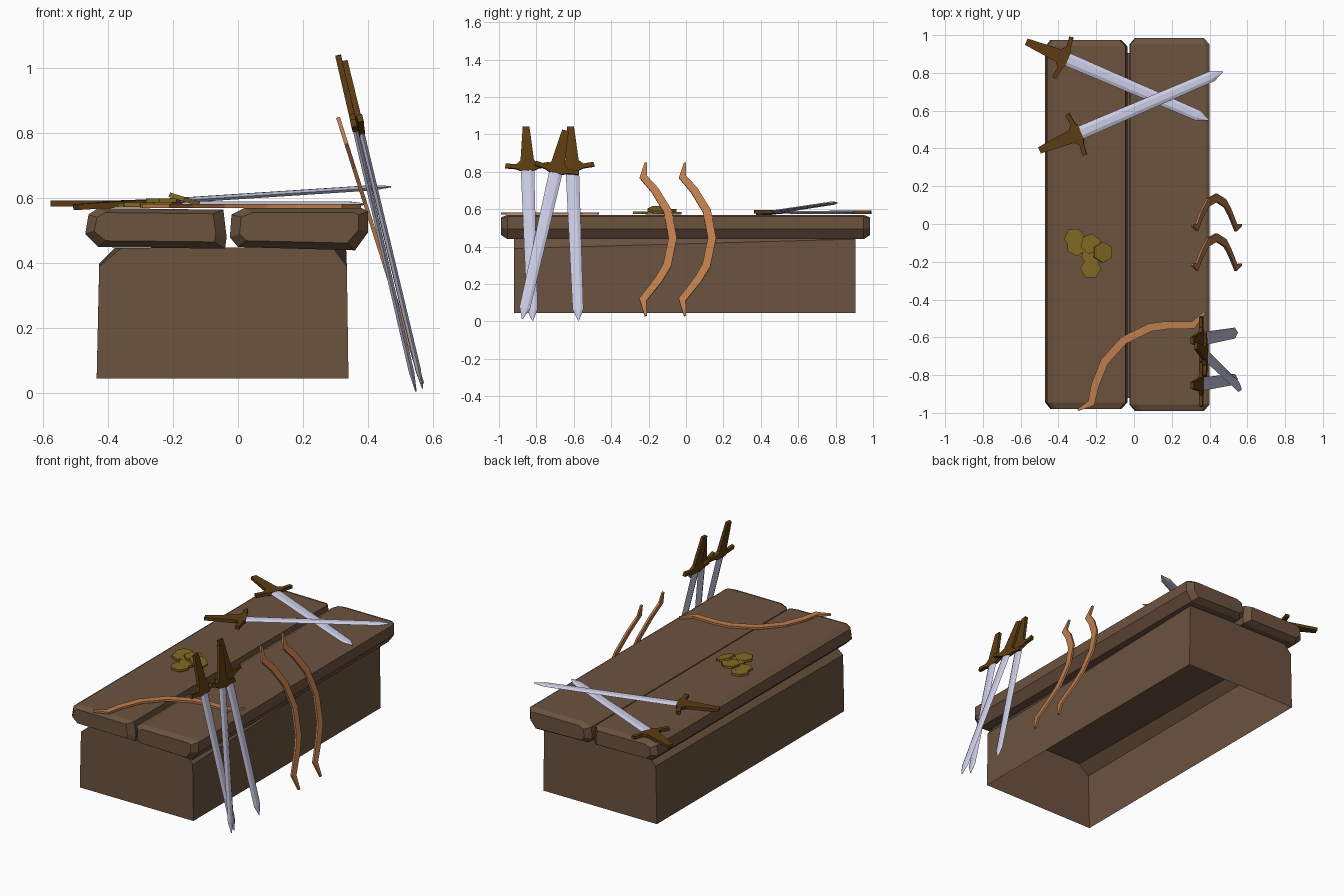
import bpy, bmesh, math
from mathutils import Vector, Matrix

if "Cube" in bpy.data.objects:
    bpy.data.objects.remove(bpy.data.objects["Cube"])


def srgb(r, g, b):
    f = lambda c: (c / 12.92 if c <= 0.04045 else ((c + 0.055) / 1.055) ** 2.4)
    return tuple(f(c / 255) for c in (r, g, b)) + (1.0,)


def material(name, rgb):
    m = bpy.data.materials.new(name)
    m.diffuse_color = srgb(*rgb)
    m.use_nodes = True
    m.node_tree.nodes["Principled BSDF"].inputs["Base Color"].default_value = m.diffuse_color
    return m


WOOD = material("dark_wood", (108, 83, 63))
STEEL = material("pale_steel", (205, 205, 232))
GRIP = material("brown_grip", (92, 60, 18))
GOLD = material("old_gold", (130, 105, 35))
BOW = material("bow_wood", (190, 125, 77))


def loft(name, rings, mat, matrix=None, caps=True):
    """Skin equal-length closed rings of points into one flat-shaded object."""
    bm = bmesh.new()
    vs = [[bm.verts.new(p) for p in ring] for ring in rings]
    n = len(rings[0])
    for a, b in zip(vs, vs[1:]):
        for i in range(n):
            j = (i + 1) % n
            bm.faces.new((a[i], a[j], b[j], b[i]))
    if caps:
        bm.faces.new(vs[0][::-1])
        bm.faces.new(vs[-1])
    bmesh.ops.recalc_face_normals(bm, faces=bm.faces)
    me = bpy.data.meshes.new(name)
    bm.to_mesh(me)
    bm.free()
    me.materials.append(mat)
    ob = bpy.data.objects.new(name, me)
    if matrix:
        ob.matrix_world = matrix
    bpy.context.collection.objects.link(ob)
    return ob


def frame(start, end, normal):
    """Local x runs start to end, local z is close to the given normal."""
    a = (Vector(end) - Vector(start)).normalized()
    w = Vector(normal).cross(a).normalized()
    m = Matrix((a, w, a.cross(w))).transposed().to_4x4()
    m.translation = start
    return m


# Hollow base, open below, upper edges chamfered (less so at the back right)
front = [(-.435, .045), (-.427, .39), (-.36, .447), (.29, .45), (.335, .39), (.34, .045)]
back = [(-.435, .045), (-.427, .40), (-.38, .447), (.31, .45), (.333, .44), (.34, .045)]
ends = [[(x, y, z) for x, z in prof] for y, prof in ((-.92, front), (.905, back))]
bm = bmesh.new()
va, vb = [[bm.verts.new(p) for p in e] for e in ends]
for i in range(5):
    bm.faces.new((va[i], va[i + 1], vb[i + 1], vb[i]))
bm.faces.new(va)
bm.faces.new(vb[::-1])
bmesh.ops.recalc_face_normals(bm, faces=bm.faces)
me = bpy.data.meshes.new("base_box")
bm.to_mesh(me)
bm.free()
me.materials.append(WOOD)
bpy.context.collection.objects.link(bpy.data.objects.new("base_box", me))

# Two thick planks with worn edges
planks = {
    "left_plank": ([(-.46, .55), (-.47, .49), (-.43, .45), (-.04, .445),
                    (-.035, .48), (-.045, .565), (-.43, .57)], -.98, .975),
    "right_plank": ([(-.025, .48), (0, .45), (.36, .44), (.40, .495),
                     (.40, .56), (.38, .57), (.02, .57), (-.02, .55)], -.99, .985),
}
for name, (prof, y0, y1) in planks.items():
    cx = sum(p[0] for p in prof) / len(prof)

    def ring(y, s, prof=prof, cx=cx):
        return [(cx + (x - cx) * (.5 + s / 2), y, .52 + (z - .52) * s) for x, z in prof]
    loft(name, [ring(y0, .72), ring(y0 + .035, 1), ring(y1 - .035, 1), ring(y1, .72)], WOOD)


# Swords: flat flared hilt with cross guard, hexagonal tapering blade
half = [(0, .018), (.185, .036), (.205, .06), (.198, .115), (.222, .12),
        (.229, .06), (.24, .036)]
outline = half + [(u, -w) for u, w in reversed(half)]


def sword(name, start, end, normal):
    m = frame(start, end, normal)
    loft(name + "_hilt", [[(u, w, t) for u, w in outline] for t in (-.009, .009)], GRIP, m)
    length = (Vector(end) - Vector(start)).length
    rings = []
    for u, w, t in ((.22, .036, .008), (length - .06, .029, .008), (length, .003, .002)):
        rings.append([(u, -w, 0), (u, -w * .45, t), (u, w * .45, t),
                      (u, w, 0), (u, w * .45, -t), (u, -w * .45, -t)])
    loft(name + "_blade", rings, STEEL, m)


sword("leaning_sword_1", (.308, -.855, 1.04), (.548, -.82, .005), (1, 0, 0))
sword("leaning_sword_2", (.328, -.645, 1.02), (.568, -.875, .015), (1, 0, 0))
sword("leaning_sword_3", (.308, -.617, 1.04), (.548, -.575, .005), (1, 0, 0))
sword("lying_sword_1", (-.57, .965, .584), (.395, .55, .582), (0, 0, 1))
sword("lying_sword_2", (-.50, .39, .573), (.47, .807, .636), (0, 0, 1))

# Bows: recurved limb; fraction along, bulge, half width
limb = [(0, 0, .006), (.092, -.014, .02), (.178, .048, .021), (.316, .117, .022),
        (.493, .144, .022), (.671, .114, .022), (.763, .069, .021),
        (.895, -.016, .02), (1, 0, .006)]


def bow(name, start, end, normal):
    length = (Vector(end) - Vector(start)).length
    pts = [Vector((f * length, v)) for f, v, w in limb]
    rings = []
    for i, p in enumerate(pts):
        d = (pts[min(i + 1, 8)] - pts[max(i - 1, 0)]).normalized()
        s = Vector((-d.y, d.x)) * limb[i][2]
        a, b = p - s, p + s
        rings.append([(a.x, a.y, -.006), (b.x, b.y, -.006), (b.x, b.y, .006), (a.x, a.y, .006)])
    loft(name, rings, BOW, frame(start, end, normal))


bow("leaning_bow_1", (.308, -.005, .848), (.567, -.005, .03), (1, 0, 0))
bow("leaning_bow_2", (.308, -.215, .848), (.567, -.215, .03), (1, 0, 0))
bow("lying_bow", (-.297, -.985, .577), (.374, -.468, .577), (0, 0, 1))

# Pile of six-sided coins: x, y, z, spin, tilt about y
coins = [(-.315, -.075, .579, .1, 0), (-.305, -.115, .580, .6, 0), (-.225, -.165, .580, .2, 0),
         (-.23, -.235, .581, .0, 0), (-.23, -.105, .593, .3, 0), (-.165, -.15, .597, .5, .3)]
for i, (x, y, z, spin, tilt) in enumerate(coins):
    hexagon = [(.055 * math.cos(k * math.pi / 3), .055 * math.sin(k * math.pi / 3)) for k in range(6)]
    m = Matrix.Translation((x, y, z)) @ Matrix.Rotation(tilt, 4, 'Y') @ Matrix.Rotation(spin, 4, 'Z')
    loft(f"coin_{i + 1}", [[(a, b, t) for a, b in hexagon] for t in (-.007, .007)], GOLD, m)
